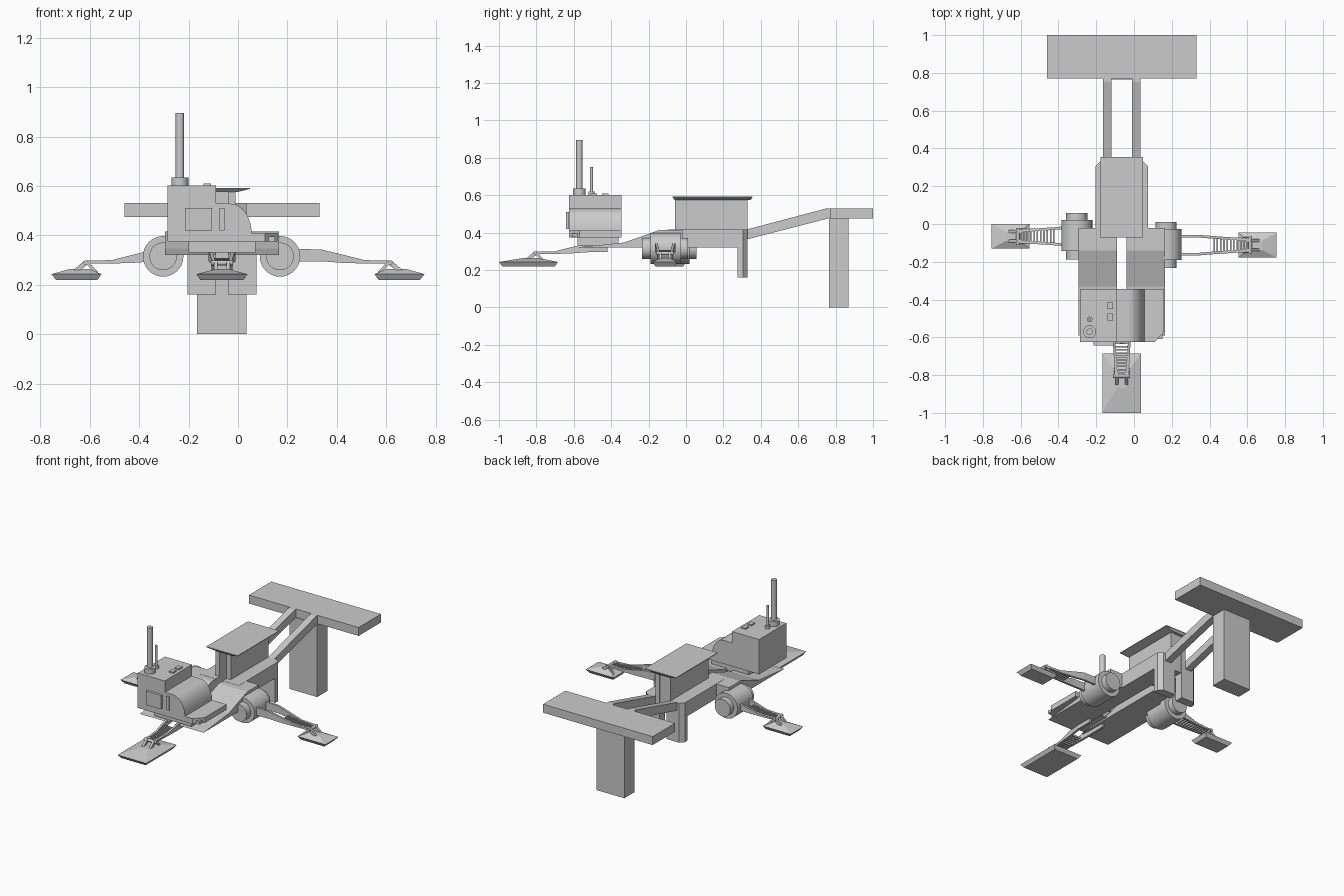
import bpy, bmesh, math
from mathutils import Vector, Matrix

if "Cube" in bpy.data.objects:
    bpy.data.objects.remove(bpy.data.objects["Cube"])

CX = -0.065  # hull centre line


def mesh_obj(name, bm, mat=None):
    if mat is not None:
        bm.transform(mat)
    bmesh.ops.recalc_face_normals(bm, faces=bm.faces)
    me = bpy.data.meshes.new(name)
    bm.to_mesh(me)
    bm.free()
    ob = bpy.data.objects.new(name, me)
    bpy.context.collection.objects.link(ob)
    return ob


def prism(name, pts, a, b, axis, mat=None):
    """Extrude a 2D profile along an axis from a to b (remaining axes keep xyz order)."""
    def co(p, t):
        v = [p[0], p[1]]
        v.insert('xyz'.index(axis), t)
        return v
    bm = bmesh.new()
    lo = [bm.verts.new(co(p, a)) for p in pts]
    hi = [bm.verts.new(co(p, b)) for p in pts]
    bm.faces.new(lo)
    bm.faces.new(hi)
    n = len(pts)
    for i in range(n):
        bm.faces.new((lo[i], lo[(i + 1) % n], hi[(i + 1) % n], hi[i]))
    return mesh_obj(name, bm, mat)


def box(name, x, y, z, mat=None):
    return prism(name, [(x[0], y[0]), (x[1], y[0]), (x[1], y[1]), (x[0], y[1])],
                 z[0], z[1], 'z', mat)


def rod(name, p, q, r, seg=24, mat=None):
    p, q = Vector(p), Vector(q)
    d = q - p
    bm = bmesh.new()
    bmesh.ops.create_cone(bm, cap_ends=True, segments=seg, radius1=r, radius2=r, depth=d.length)
    bm.transform(Matrix.Translation((p + q) / 2) @ d.to_track_quat('Z', 'Y').to_matrix().to_4x4())
    ob = mesh_obj(name, bm, mat)
    for f in ob.data.polygons:
        f.use_smooth = len(f.vertices) == 4
    return ob


def loft(name, rings, mat=None):
    """Stack of rectangles (x0, x1, y0, y1, z)."""
    bm = bmesh.new()
    loops = [[bm.verts.new(c) for c in ((x0, y0, z), (x1, y0, z), (x1, y1, z), (x0, y1, z))]
             for x0, x1, y0, y1, z in rings]
    bm.faces.new(loops[0])
    bm.faces.new(loops[-1])
    for a, b in zip(loops, loops[1:]):
        for i in range(4):
            bm.faces.new((a[i], a[(i + 1) % 4], b[(i + 1) % 4], b[i]))
    return mesh_obj(name, bm, mat)


# Tail: cross plate and drop block
box("tail_plate", (-0.46, 0.33), (0.77, 1.0), (0.475, 0.53))
box("tail_drop_block", (-0.165, 0.035), (0.765, 0.87), (0, 0.476))

# Twin hull halves, tail beams, engine walls
for s, side in ((1, "right"), (-1, "left")):
    X = lambda d: CX + s * d
    prism("tail_beam_" + side, [(0.3, 0.357), (0.765, 0.477), (0.79, 0.477), (0.79, 0.53),
                                (0.753, 0.53), (0.3, 0.41)], X(0.055), X(0.1), 'x')
    prism("wide_hull_" + side, [(-0.59, 0.32), (-0.33, 0.347), (-0.14, 0.415), (-0.02, 0.415),
                                (-0.02, 0.32)], X(0.025), X(0.23), 'x')
    plan = [(X(0.025), -0.1), (X(0.14), -0.1), (X(0.14), 0.305), (X(0.115), 0.33), (X(0.025), 0.33)]
    prism("rear_hull_" + side, plan, 0.32, 0.416, 'z')
    fin = [(x, max(y, 0.275)) for x, y in plan]
    prism("rear_fin_" + side, fin, 0.16, 0.33, 'z')
    box("engine_wall_" + side, (X(0.025), X(0.055)), (-0.06, 0.33), (0.4, 0.582))
box("engine_back", (CX - 0.03, CX + 0.03), (0.1, 0.325), (0.33, 0.582))
loft("engine_roof", [(CX - 0.06, CX + 0.06, -0.06, 0.345, 0.575),
                     (CX - 0.113, CX + 0.113, -0.072, 0.355, 0.588),
                     (CX - 0.113, CX + 0.113, -0.072, 0.355, 0.592)])

# Cabin: base with clipped corners, tall box, rounded side
prism("cabin_base", [(-0.285, -0.625), (0.11, -0.625), (0.16, -0.57), (0.16, -0.345), (-0.285, -0.345)],
      0.375, 0.41, 'z')
box("cabin_tall", (-0.285, -0.09), (-0.625, -0.345), (0.405, 0.602))
arc = [(-0.03 + 0.085 * math.sin(t), 0.408 + 0.12 * math.cos(t))
       for t in [i * math.pi / 20 for i in range(11)]]
nose = prism("cabin_round_side", [(-0.09, 0.408), (-0.09, 0.528)] + arc, -0.625, -0.345, 'y')
for f in nose.data.polygons:
    f.use_smooth = len(f.vertices) == 4 and abs(f.normal.x) > 0.03
box("cabin_neck", (-0.2, 0.07), (-0.58, -0.36), (0.33, 0.38))
box("front_window", (-0.215, -0.105), (-0.642, -0.62), (0.42, 0.51))
box("front_slot", (-0.075, -0.055), (-0.632, -0.62), (0.42, 0.51))
box("fender_lamp", (0.1, 0.15), (-0.61, -0.58), (0.376, 0.396))
for i in range(2):
    box("roof_hatch_%d" % i, (-0.14, -0.11), (-0.51 + i * 0.06, -0.475 + i * 0.06), (0.6, 0.61))

# Masts
for n, y, r, h, rb, top in (("tall", -0.57, 0.017, 0.635, 0.034, 0.895),
                            ("short", -0.505, 0.008, 0.62, 0.015, 0.75)):
    rod("mast_base_" + n, (-0.235, y, 0.6), (-0.235, y, h), rb)
    rod("mast_" + n, (-0.235, y, h), (-0.235, y, top), r)


# Legs, built along +x and then placed
def leg(side, mat, pad_in, pad_out, pad_half):
    n = "_" + side
    for s in (1, -1):
        bm = bmesh.new()
        prof = [(0.23, 0.345, 0.295, 0.055), (0.337, 0.343, 0.295, 0.055), (0.42, 0.323, 0.289, 0.048),
                (0.51, 0.3, 0.286, 0.042), (0.615, 0.297, 0.286, 0.036)]
        rings = [[bm.verts.new((x, s * y, z)) for y, z in
                  ((w, t), (w - 0.014, t), (w - 0.014, b), (w, b))] for x, t, b, w in prof]
        bm.faces.new(rings[0])
        bm.faces.new(rings[-1])
        for a, b in zip(rings, rings[1:]):
            for i in range(4):
                bm.faces.new((a[i], a[(i + 1) % 4], b[(i + 1) % 4], b[i]))
        mesh_obj("leg_rail" + n, bm, mat)
        prism("ankle_strut" + n, [(0.59, 0.297), (0.62, 0.299), (0.668, 0.258), (0.64, 0.258)],
              s * 0.018, s * 0.032, 'y', mat)
        prism("ankle_brace" + n, [(0.565, 0.25), (0.58, 0.25), (0.615, 0.285), (0.6, 0.288)],
              s * 0.03, s * 0.042, 'y', mat)
    for i in range(11):
        x = 0.42 + i * 0.0175
        z = 0.304 - 0.01 * min(1, i / 5)
        box("leg_rung" + n, (x, x + 0.008), (-0.04, 0.04), (z - 0.007, z + 0.004), mat)
    rod("ankle_pin" + n, (0.615, -0.045, 0.289), (0.615, 0.045, 0.289), 0.01, 12, mat)
    h = pad_half
    loft("foot_pad" + n, [(pad_in + 0.015, pad_out - 0.018, -h + 0.015, h - 0.015, 0.22),
                          (pad_in, pad_out, -h, h, 0.243),
                          (0.6, 0.68, -0.025, 0.025, 0.264)], mat)


leg("right", Matrix.Translation((0, -0.112, 0)), 0.553, 0.755, 0.066)
leg("left", Matrix.Translation((0, -0.065, 0)) @ Matrix.Rotation(math.pi, 4, 'Z'), 0.553, 0.755, 0.066)
leg("front", Matrix.Translation((CX, -0.19, 0)) @ Matrix.Rotation(-math.pi / 2, 4, 'Z'),
    0.495, 0.81, 0.103)

# Shoulder drums at the side legs
for side, x, y in (("right", 0.17, -0.112), ("left", -0.303, -0.065)):
    rod("drum_" + side, (x, y - 0.078, 0.315), (x, y + 0.085, 0.315), 0.082, 32)
    rod("drum_core_" + side, (x, y - 0.122, 0.315), (x, y + 0.122, 0.315), 0.056, 32)
